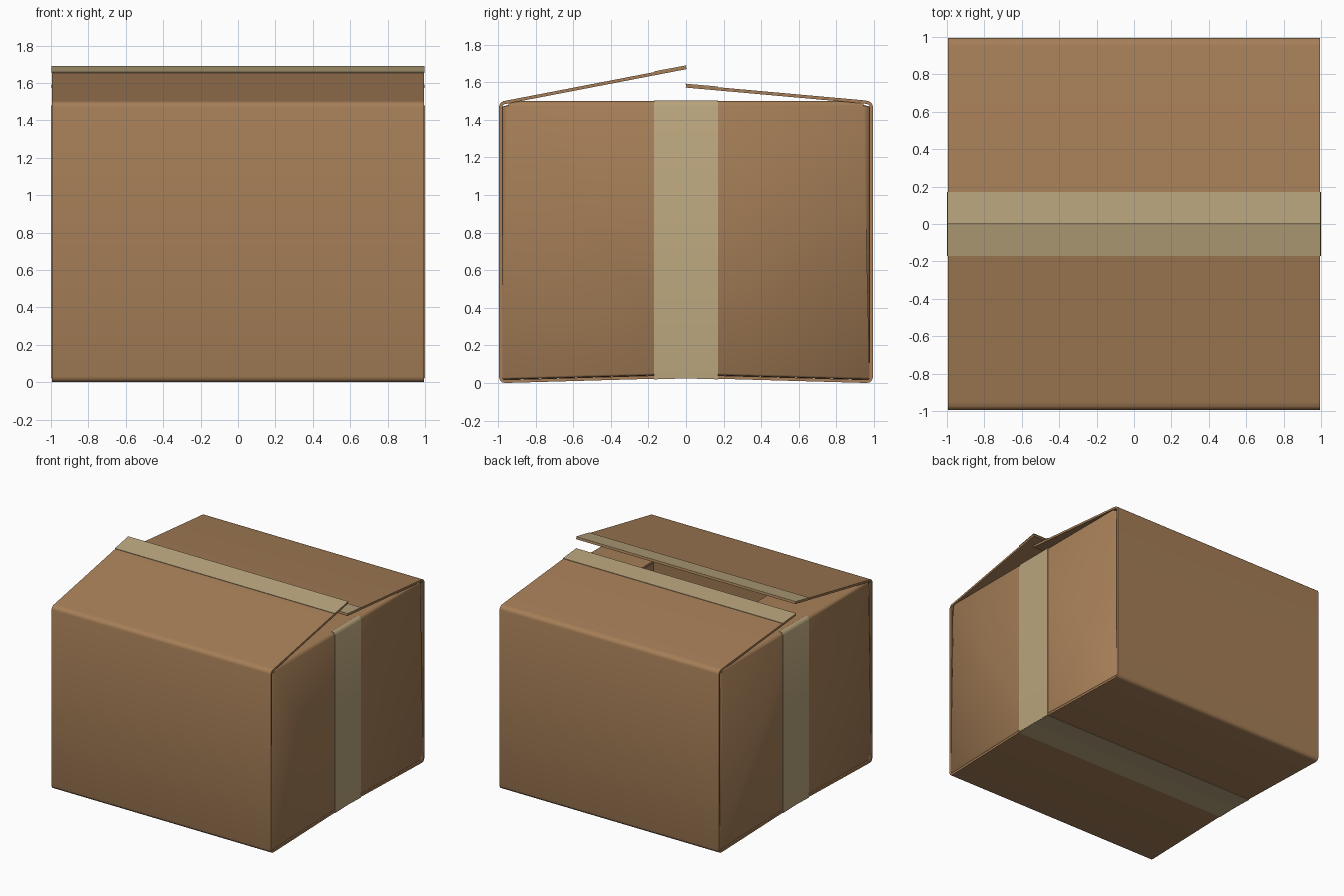
import bpy, bmesh, math
from mathutils import Vector

if "Cube" in bpy.data.objects:
    bpy.data.objects.remove(bpy.data.objects["Cube"])


def material(name, rgb):
    m = bpy.data.materials.new(name)
    m.diffuse_color = (*rgb, 1)
    m.use_nodes = True
    m.node_tree.nodes["Principled BSDF"].inputs["Base Color"].default_value = m.diffuse_color
    return m


CARD = material("cardboard", (0.38, 0.21, 0.096))
TAPE = material("tape", (0.48, 0.37, 0.20))


def sheet(name, path, thick, half, axis, side, mat, shape=None):
    """Folded sheet: (u, z) path thickened to its left, extruded along the other axis."""
    pts = [Vector(p) for p in path]
    norms = [Vector((-(b - a).y, (b - a).x)).normalized() for a, b in zip(pts, pts[1:])]
    inner = []
    for i, p in enumerate(pts):
        a, b = norms[max(i - 1, 0)], norms[min(i, len(norms) - 1)]
        inner.append(p + (a + b) * (thick / (1 + a.dot(b))))

    def place(p, f):
        w, z = shape(f * half, p.y) if shape else (f * half, p.y)
        return (w, side * p.x, z) if axis == 'y' else (side * p.x, w, z)

    bm = bmesh.new()
    rows = [[bm.verts.new(place(p, f)) for p, f in
             ((o, -1), (o, 0), (o, 1), (i, 1), (i, 0), (i, -1))] for o, i in zip(pts, inner)]
    for r, s in zip(rows, rows[1:]):
        for k in range(6):
            n = (k + 1) % 6
            bm.faces.new((r[k], r[n], s[n], s[k]))
    for r in (rows[0], rows[-1]):
        bm.faces.new((r[0], r[1], r[4], r[5]))
        bm.faces.new((r[1], r[2], r[3], r[4]))
    bmesh.ops.recalc_face_normals(bm, faces=bm.faces)
    me = bpy.data.meshes.new(name)
    bm.to_mesh(me)
    bm.free()
    me.materials.append(mat)
    ob = bpy.data.objects.new(name, me)
    bpy.context.collection.objects.link(ob)
    return ob


def side_shape(w, z):
    """Trim the inner top flap and arch the lower edge over the bottom flaps."""
    if z > 1.472:
        w *= 0.967
    if z < 0.1:
        z += 0.027 * (1 - abs(w) / 0.977)
    return w, z


# Front and back panels, each with a raised top flap and a bottom flap
for name, side, tip in (("front", 1, 1.687), ("back", -1, 1.589)):
    base = 1.504
    sheet(name + "_panel",
          [(0, tip), (-0.95, base), (-0.975, 1.499), (-0.99, 1.487), (-0.995, 1.47),
           (-0.995, 0.03), (-0.99, 0.014), (-0.978, 0.003), (-0.96, 0.0), (0, 0.027)],
          0.017, 0.995, 'y', side, CARD)
    # Tape along the meeting edges of top and bottom flaps
    slope = (tip - base) / 0.95
    sheet(name + "_top_tape", [(0.003, tip + 0.004), (-0.17, tip + 0.004 - 0.17 * slope)],
          0.004, 0.998, 'y', side, TAPE)
    sheet(name + "_bottom_tape", [(-0.17, 0.0192), (0, 0.024)],
          0.003, 0.998, 'y', side, TAPE)

# Left and right panels with inner flaps folded flat, and vertical tape
for name, side in (("left", 1), ("right", -1)):
    sheet(name + "_panel",
          [(-0.52, 1.495), (-0.965, 1.5), (-0.985, 1.494), (-0.995, 1.475),
           (-0.995, 0.03), (-0.988, 0.02), (-0.97, 0.017), (-0.52, 0.018)],
          0.017, 0.977, 'x', side, CARD, side_shape)
    sheet(name + "_side_tape",
          [(-0.968, 1.504), (-0.988, 1.498), (-0.999, 1.476), (-0.999, 0.025)],
          0.004, 0.17, 'x', side, TAPE)

# Soft folds, sharp cut edges
bpy.ops.object.select_all(action='SELECT')
bpy.context.view_layer.objects.active = bpy.context.collection.objects[0]
bpy.ops.object.shade_smooth_by_angle(angle=math.radians(50))
